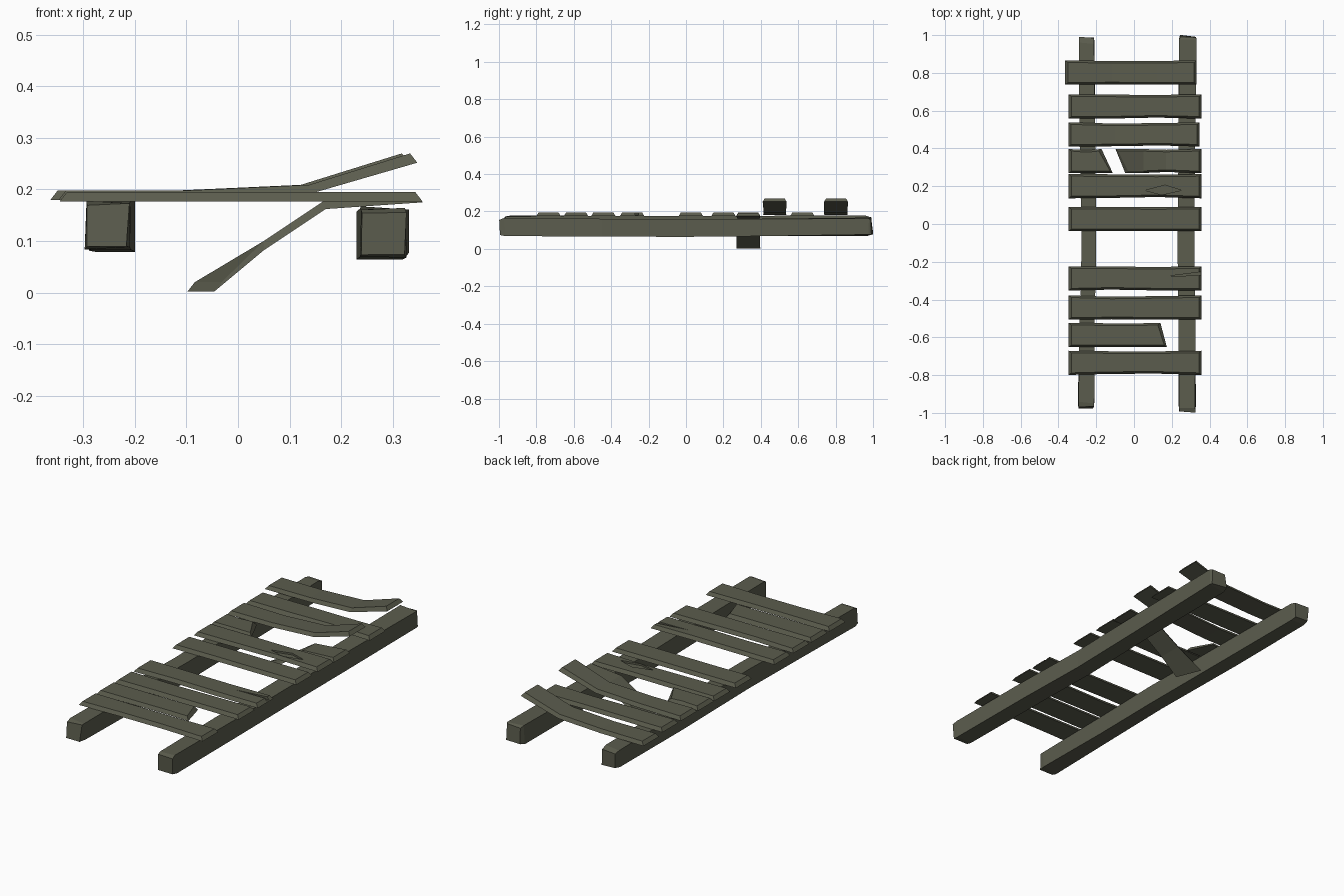
import bpy, bmesh, random
from mathutils import Vector

if "Cube" in bpy.data.objects:
    bpy.data.objects.remove(bpy.data.objects["Cube"])
random.seed(4)

wood = bpy.data.materials.new("weathered_wood")
wood.diffuse_color = (0.105, 0.108, 0.075, 1)
wood.use_nodes = True
wood.node_tree.nodes["Principled BSDF"].inputs["Base Color"].default_value = wood.diffuse_color


def loft(name, rings):
    """Skin a row of four-sided rings and cap both ends."""
    bm = bmesh.new()
    vs = [[bm.verts.new(p) for p in r] for r in rings]
    for a, b in zip(vs, vs[1:]):
        for i in range(4):
            j = (i + 1) % 4
            bm.faces.new((a[i], a[j], b[j], b[i]))
    bm.faces.new(vs[0])
    bm.faces.new(vs[-1])
    bmesh.ops.recalc_face_normals(bm, faces=bm.faces)
    me = bpy.data.meshes.new(name)
    bm.to_mesh(me)
    bm.free()
    me.materials.append(wood)
    ob = bpy.data.objects.new(name, me)
    bpy.context.collection.objects.link(ob)
    return ob


def plank(name, yc, path, skew0=0, skew1=0, w=0.064, t=0.018):
    """Plank along x: path of (x, z of underside); top is inset to give sloped edges."""
    rings = []
    n = len(path) - 1
    for k, (x, z) in enumerate(path):
        end = k in (0, n)
        dx = 0.014 * ((k == 0) - (k == n))
        sk = skew0 if k == 0 else skew1 if k == n else 0
        j0, j1 = (0, 0) if end else (random.uniform(0, .007), random.uniform(0, .007))
        y0, y1 = yc - w + j0, yc + w - j1
        rings.append([(x + sk, y0, z), (x - sk, y1, z),
                      (x - sk + dx, y1 - 0.011, z + t), (x + sk + dx, y0 + 0.011, z + t)])
    return loft(name, rings)


def rail(name, stations):
    """Rough beam along y: stations of (y, x0, x1, z0, z1), with worn ends."""
    rings = []
    for y, x0, x1, z0, z1 in stations:
        end = abs(y) > 0.9
        j = lambda: random.uniform(-.004, .004) if end else 0
        rings.append([(x + j(), y + 2 * j(), z + j()) for x, z in
                      ((x0, z0), (x1, z0), (x1, z1), (x0, z1))])
    return loft(name, rings)


# side rails
rail("left_rail", [(-.97, -.291, -.214, .09, .171), (-.945, -.295, -.213, .086, .175),
                   (-.5, -.288, -.208, .083, .177), (-.12, -.277, -.2, .079, .177),
                   (.45, -.288, -.205, .081, .177), (.96, -.295, -.211, .086, .176),
                   (.986, -.29, -.214, .09, .172)])
rail("right_rail", [(-.994, .243, .323, .075, .156), (-.97, .238, .327, .071, .162),
                    (-.45, .234, .325, .067, .161), (-.05, .23, .319, .064, .157),
                    (.4, .236, .324, .068, .161), (.97, .24, .33, .073, .165),
                    (.994, .244, .326, .078, .16)])

# whole planks
Z = 0.177
flat = [(-.346, Z), (-.12, Z), (.12, Z), (.358, Z)]
full = {y: plank("plank", y, flat) for y in (.622, .2, .026, -.288, -.442, -.735)}

# planks sprung up at the right end
for y, s in ((.802, -.018), (.474, -.002)):
    plank("sprung_plank", y, [(-.346 + s, .18), (-.1 + s, .18), (.14 + s, .191), (.35 + s, .252)])

# snapped planks
plank("short_plank", -.588, [(-.346, Z), (-.12, Z), (.05, Z), (.157, Z)], skew1=.017)
plank("broken_stub", .333, [(-.346, Z), (-.25, Z), (-.142, Z)], skew1=.03)
plank("hanging_plank", .333, [(-.072, .002), (.05, .082), (.17, .162), (.358, .175)],
      skew0=.026)


def carve(target, name, outline, z_low, z_high=.21):
    """Cut an upright prism out of a plank."""
    n = len(outline)
    bm = bmesh.new()
    lo = [bm.verts.new((x, y, z_low)) for x, y in outline]
    hi = [bm.verts.new((x, y, z_high)) for x, y in outline]
    bm.faces.new(lo)
    bm.faces.new(hi)
    for i in range(n):
        bm.faces.new((lo[i], lo[(i + 1) % n], hi[(i + 1) % n], hi[i]))
    bmesh.ops.recalc_face_normals(bm, faces=bm.faces)
    me = bpy.data.meshes.new(name)
    bm.to_mesh(me)
    bm.free()
    me.materials.append(wood)
    cut = bpy.data.objects.new(name, me)
    bpy.context.collection.objects.link(cut)
    cut.hide_render = True
    cut.hide_set(True)
    mod = target.modifiers.new("carve", 'BOOLEAN')
    mod.operation = 'DIFFERENCE'
    mod.solver = 'EXACT'
    mod.object = cut


# knot hollow and end split
carve(full[.2], "knot_cutter", [(.06, .178), (.145, .155), (.25, .178), (.165, .206)], .186)
carve(full[-.288], "split_cutter", [(.18, -.276), (.37, -.272), (.37, -.252)], .182)
